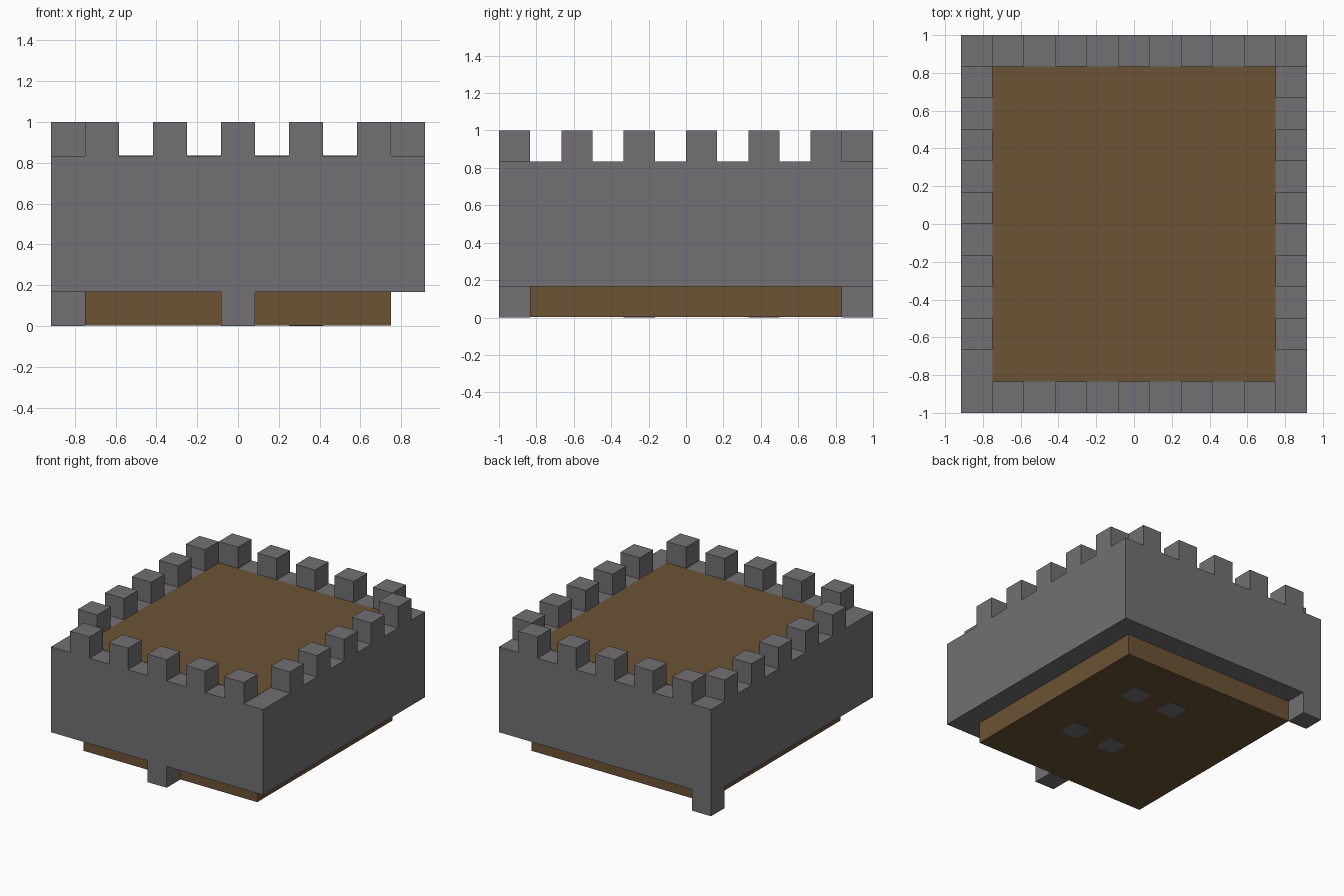
import bpy
import bmesh

U = 1 / 6                      # module size: every part sits on this grid
HX, HY = 5.5 * U, 6 * U        # outer half sizes

if "Cube" in bpy.data.objects:
    bpy.data.objects.remove(bpy.data.objects["Cube"], do_unlink=True)


def make_material(name, rgb):
    mat = bpy.data.materials.new(name)
    mat.use_nodes = True
    color = (*rgb, 1)
    mat.diffuse_color = color
    node = next(n for n in mat.node_tree.nodes if n.type == "BSDF_PRINCIPLED")
    node.inputs["Base Color"].default_value = color
    return mat


STONE = make_material("stone grey", (0.168, 0.16, 0.173))
WOOD = make_material("wood brown", (0.15, 0.087, 0.035))


def finish(name, bm, mat):
    bmesh.ops.recalc_face_normals(bm, faces=bm.faces)
    mesh = bpy.data.meshes.new(name)
    bm.to_mesh(mesh)
    bm.free()
    mesh.materials.append(mat)
    obj = bpy.data.objects.new(name, mesh)
    bpy.context.collection.objects.link(obj)
    return obj


def box(name, x, y, z, mat, chamfer=0):
    """Box from (low, high) pairs; chamfer cuts its upright edges."""
    bm = bmesh.new()
    bmesh.ops.create_cube(bm, size=1)
    for v in bm.verts:
        for i, (low, high) in enumerate((x, y, z)):
            v.co[i] = high if v.co[i] > 0 else low
    if chamfer:
        upright = [e for e in bm.edges
                   if abs(e.verts[0].co.z - e.verts[1].co.z) > 1e-4]
        bmesh.ops.bevel(bm, geom=upright, offset=chamfer, segments=1,
                        affect="EDGES")
    return finish(name, bm, mat)


def ring(name, hx, hy, thick, z0, z1, mat):
    """Rectangular wall ring with open middle."""
    bm = bmesh.new()
    corners = ((-1, -1), (1, -1), (1, 1), (-1, 1))
    loops = [[bm.verts.new((sx * (hx - t), sy * (hy - t), z)) for sx, sy in corners]
             for t, z in ((0, z0), (0, z1), (thick, z1), (thick, z0))]
    for a, b in zip(loops, loops[1:] + loops[:1]):
        for i in range(4):
            j = (i + 1) % 4
            bm.faces.new((a[i], a[j], b[j], b[i]))
    return finish(name, bm, mat)


def cell(start):
    return (start, start + U)


# Wall band and wooden deck block
ring("wall_band", HX, HY, U, U, 5 * U, STONE)
box("deck_block", (-HX + U, HX - U), (-HY + U, HY - U),
    (0.002, 5 * U + 0.002), WOOD)

# Battlements on all four walls
TOP = (5 * U, 6 * U)
for i in range(5):
    x = cell(-HX + (1 + 2 * i) * U)
    y = cell(-HY + (2 + 2 * i) * U)
    box(f"front_merlon_{i + 1}", x, cell(-HY), TOP, STONE)
    box(f"back_merlon_{i + 1}", x, cell(HY - U), TOP, STONE)
    box(f"right_merlon_{i + 1}", cell(-HX), y, TOP, STONE)
    box(f"left_merlon_{i + 1}", cell(HX - U), y, TOP, STONE)

# Supports below the wall
box("front_support", cell(-U / 2), cell(-HY), (0, U), STONE)
box("back_corner_support", cell(-HX), cell(HY - U), (0, U), STONE)

# Stone pads under the deck
for i, px in enumerate((0, 2 * U)):
    for j, py in enumerate((-1.5 * U, 2.5 * U)):
        box(f"underside_pad_{2 * i + j + 1}", cell(px - U / 2), cell(py - U / 2),
            (0, 0.006), STONE, chamfer=0.023)
